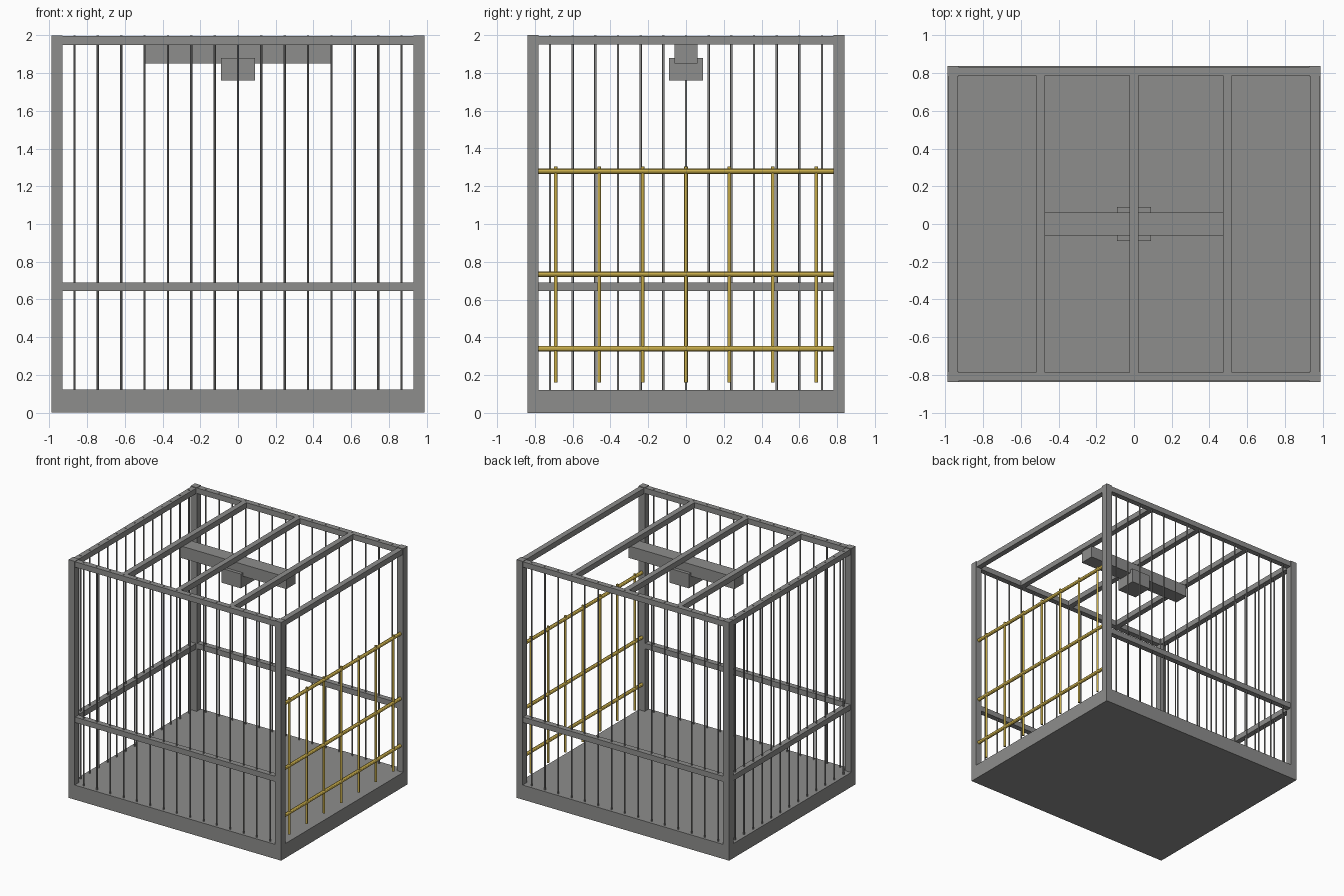
import bpy
from mathutils import Vector

cube = bpy.data.objects.get("Cube")
if cube:
    bpy.data.objects.remove(cube, do_unlink=True)


def material(name, color):
    mat = bpy.data.materials.new(name)
    mat.use_nodes = True
    mat.diffuse_color = color
    mat.node_tree.nodes["Principled BSDF"].inputs["Base Color"].default_value = color
    return mat


STEEL = material("grey steel", (0.27, 0.27, 0.265, 1))
BRASS = material("yellow brass", (0.58, 0.42, 0.07, 1))

HX, HY, TOP = 0.987, 0.838, 2.0      # outer half sizes and height
POST, RAIL, BASE = 0.057, 0.046, 0.122
RX, RY = HX - 0.028, HY - 0.028      # centre lines of the walls


def box(name, center, size, mat=STEEL):
    bpy.ops.mesh.primitive_cube_add(size=1, location=center)
    ob = bpy.context.object
    ob.name = name
    ob.scale = size
    bpy.ops.object.transform_apply(location=False, rotation=False, scale=True)
    ob.data.materials.append(mat)
    return ob


def rod(name, start, end, radius, mat=STEEL):
    a, b = Vector(start), Vector(end)
    bpy.ops.mesh.primitive_cylinder_add(vertices=12, radius=radius, depth=(b - a).length,
                                        location=(a + b) / 2)
    ob = bpy.context.object
    ob.name = name
    ob.rotation_euler = (b - a).to_track_quat('Z', 'Y').to_euler()
    ob.data.materials.append(mat)
    bpy.ops.object.shade_smooth_by_angle()
    return ob


# Solid floor and corner posts
box("floor_base", (0, 0, BASE / 2), (2 * HX, 2 * HY, BASE))
for sx in (-1, 1):
    for sy in (-1, 1):
        box("corner_post", (sx * (HX - POST / 2), sy * (HY - POST / 2), TOP / 2),
            (POST, POST, TOP))

# Top rails on all sides, middle rails on the three barred sides
top_z, mid_z = TOP - 0.005 - RAIL / 2, 0.668
span_x, span_y = 2 * (HX - POST), 2 * (HY - POST)
for s in (-1, 1):
    box("top_rail_long", (0, s * RY, top_z), (span_x, RAIL, RAIL))
    box("top_rail_side", (s * RX, 0, top_z), (RAIL, span_y, RAIL))
    box("middle_rail_long", (0, s * RY, mid_z), (span_x, RAIL, RAIL))
box("middle_rail_side", (-RX, 0, mid_z), (RAIL, span_y, RAIL))

# Thin upright bars on the front, back and one side
for i in range(-7, 8):
    for s in (-1, 1):
        x = i * 0.1238
        rod("wall_bar", (x, s * RY, BASE), (x, s * RY, TOP - 0.001), 0.006)
for i in range(-6, 7):
    y = i * 0.12
    rod("side_bar", (-RX, y, BASE), (-RX, y, TOP - 0.001), 0.006)

# Roof beams with the hanging mechanism housing
for x in (-0.495, 0, 0.495):
    box("roof_beam", (x, 0, top_z), (RAIL, 2 * RY - RAIL, RAIL))
box("hoist_beam", (0, 0, 1.901), (0.985, 0.122, 0.1))
box("hoist_box", (0, 0, 1.82), (0.178, 0.178, 0.12))

# Yellow gate in the open side
for z in (0.34, 0.735, 1.28):
    rod("gate_rail", (RX, -span_y / 2, z), (RX, span_y / 2, z), 0.0145, BRASS)
for i in range(-3, 4):
    y = i * 0.23
    rod("gate_bar", (RX, y, 0.16), (RX, y, 1.305), 0.0095, BRASS)
